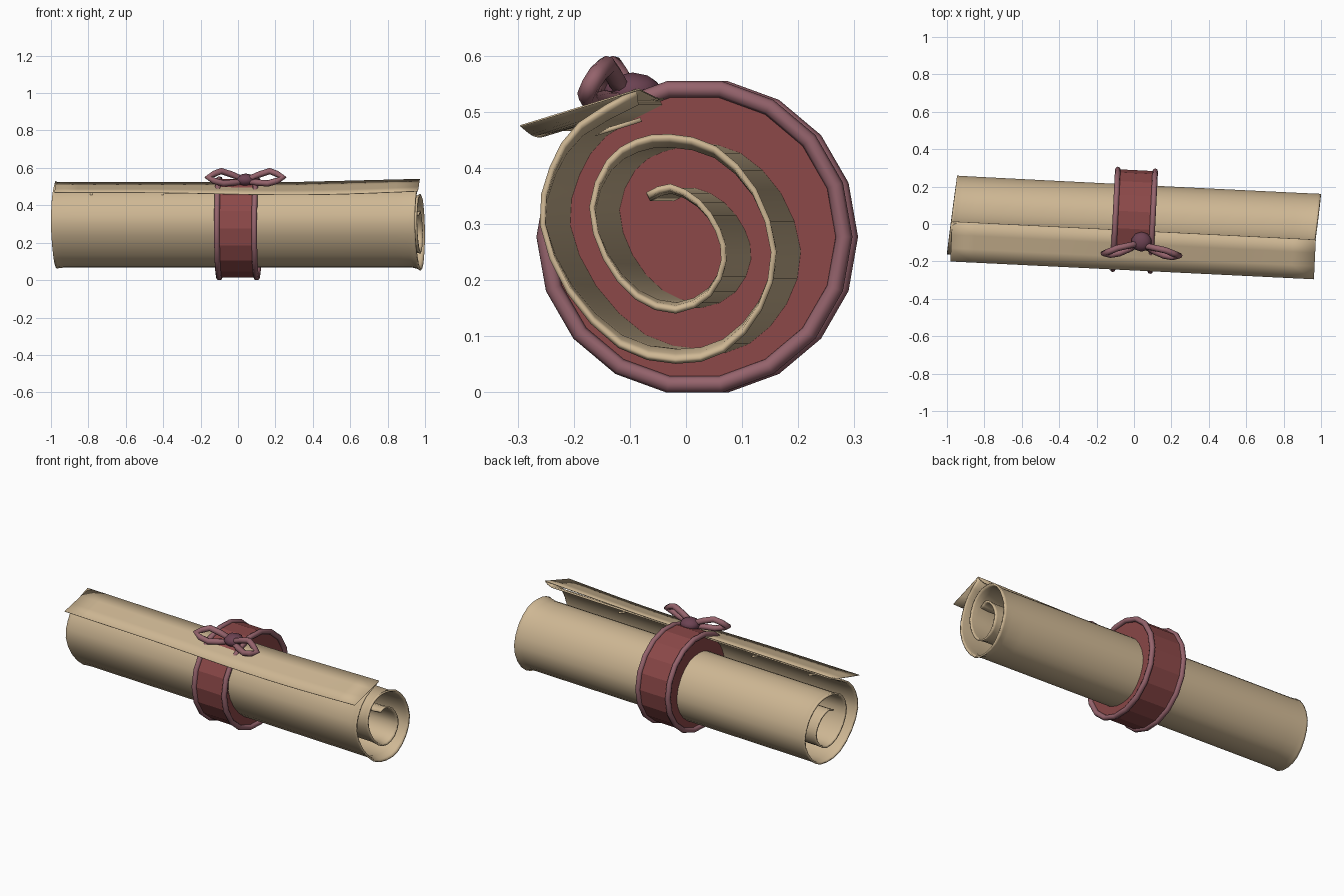
import bpy, bmesh, math
from mathutils import Vector, Matrix

cube = bpy.data.objects.get("Cube")
if cube:
    bpy.data.objects.remove(cube, do_unlink=True)


def material(name, rgb):
    m = bpy.data.materials.new(name)
    m.use_nodes = True
    m.diffuse_color = (*rgb, 1)
    bsdf = m.node_tree.nodes["Principled BSDF"]
    bsdf.inputs["Base Color"].default_value = (*rgb, 1)
    bsdf.inputs["Roughness"].default_value = 0.8
    return m


PAPER = material("parchment tan", (0.62, 0.475, 0.295))
RED = material("band red", (0.26, 0.065, 0.065))
MAUVE = material("cord mauve", (0.30, 0.125, 0.15))
PLUM = material("knot plum", (0.15, 0.055, 0.085))

YAW = -0.05            # slope of the roll's axis, y per x
RING_CENTRE = Vector((0, 0.02, 0.277))


def select_only(ob):
    bpy.context.collection.objects.link(ob)
    bpy.ops.object.select_all(action="DESELECT")
    ob.select_set(True)
    bpy.context.view_layer.objects.active = ob


def add_object(name, bm, mat, smooth=None):
    mesh = bpy.data.meshes.new(name)
    bm.to_mesh(mesh)
    bm.free()
    mesh.materials.append(mat)
    ob = bpy.data.objects.new(name, mesh)
    select_only(ob)
    if smooth:
        bpy.ops.object.shade_smooth_by_angle(angle=math.radians(smooth))
    return ob


def sheet(name, rows, thickness):
    """Skin rows of points into a thin sheet of paper."""
    bm = bmesh.new()
    grid = [[bm.verts.new(p) for p in row] for row in rows]
    for a, b in zip(grid, grid[1:]):
        for i in range(len(a) - 1):
            bm.faces.new((a[i], a[i + 1], b[i + 1], b[i]))
    mod = add_object(name, bm, PAPER, 40).modifiers.new("thickness", "SOLIDIFY")
    mod.thickness = thickness
    mod.offset = 0


def catmull(pts, steps):
    """Smooth a point list by Catmull-Rom interpolation."""
    p = [Vector(q) for q in pts]
    p = [p[0] * 2 - p[1]] + p + [p[-1] * 2 - p[-2]]
    out = []
    for a, b, c, d in zip(p, p[1:], p[2:], p[3:]):
        for k in range(steps):
            t = k / steps
            out.append(0.5 * (2 * b + (c - a) * t + (2 * a - 5 * b + 4 * c - d) * t * t
                              + (3 * b - a - 3 * c + d) * t ** 3))
    return out + [p[-2]]


# Rolled paper: spiral section swept along the slightly turned axis, flared ends
SPIRAL = [(-0.07, 0.352), (-0.03, 0.367), (0.02, 0.34), (0.055, 0.29), (0.066, 0.235),
          (0.04, 0.175), (-0.02, 0.145), (-0.09, 0.17), (-0.145, 0.24), (-0.169, 0.33),
          (-0.14, 0.41), (-0.09, 0.447), (-0.03, 0.456), (0.05, 0.435), (0.12, 0.36),
          (0.155, 0.25), (0.13, 0.15), (0.065, 0.075), (-0.02, 0.055), (-0.12, 0.083),
          (-0.21, 0.18), (-0.257, 0.3), (-0.24, 0.4), (-0.19, 0.478), (-0.09, 0.538)]
MID = Vector((-0.05, 0.27))
section = [p - MID for p in catmull(SPIRAL, 2)]


def roll_point(q, x):
    end = max(0, (abs(x) - 0.93) / 0.043)
    height = 0.92 + (0.08 if x > 0 else 0.03) * end ** 2
    skew = 0.13 * q.x * (abs(x) / 0.973) ** 8
    return Vector((x + skew, YAW * x + MID.x + q.x, MID.y + q.y * height)) - Vector((0, YAW, 0))


stations = [-0.973, -0.96, -0.93, -0.85, -0.45, 0, 0.45, 0.85, 0.93, 0.96, 0.973]
sheet("rolled_paper", [[roll_point(q, x) for q in section] for x in stations], 0.01)

# Loose flap folded back over the front, with a gently wavy lower edge
rows = []
for i in range(17):
    t = i / 16
    x = -0.972 + 1.944 * t
    back = Vector((x, YAW * x - 0.035, 0.523 + 0.017 * max(0, (x - 0.3) / 0.67)))
    front = Vector((x - 0.01, -0.2 - 0.095 * t,
                    0.459 + 0.013 * x ** 2 + 0.005 * math.sin(-4 * x)))
    rows.append([back.lerp(front, k / 3) for k in range(4)])
sheet("loose_flap", rows, 0.003)

# Small torn slivers beneath the flap
for x in (-0.79, -0.41, 0.48):
    shift = YAW * (x - 0.48)
    a, b = Vector((x, shift - 0.177, 0.456)), Vector((x, shift - 0.08, 0.486))
    step = Vector((0.012, 0, 0))
    sheet("paper_sliver", [[a, b], [a + step, b + step]], 0.008)

# Solid band around the middle
SIDES = 18
to_axis = (Matrix.Translation(RING_CENTRE) @ Matrix.Rotation(math.atan(YAW), 4, "Z")
           @ Matrix.Rotation(math.pi / 2, 4, "Y")
           @ Matrix.Rotation(math.pi / SIDES, 4, "Z"))


def ring(radius, height):
    return [to_axis @ Vector((radius * math.cos(math.tau * i / SIDES),
                              radius * math.sin(math.tau * i / SIDES), height))
            for i in range(SIDES)]


bm = bmesh.new()
ends = [[bm.verts.new(p) for p in ring(0.268, h)] for h in (-0.1, 0.1)]
bm.faces.new(ends[0][::-1])
bm.faces.new(ends[1])
for i in range(SIDES):
    j = (i + 1) % SIDES
    bm.faces.new((ends[0][i], ends[0][j], ends[1][j], ends[1][i]))
add_object("band", bm, RED)


def tube(name, points, radius):
    """Closed round cord through the points."""
    curve = bpy.data.curves.new(name, "CURVE")
    curve.dimensions = "3D"
    curve.bevel_depth = radius
    curve.bevel_resolution = 2
    spline = curve.splines.new("POLY")
    spline.points.add(len(points) - 1)
    for sp, p in zip(spline.points, points):
        sp.co = (*p, 1)
    spline.use_cyclic_u = True
    spline.use_smooth = True
    curve.materials.append(MAUVE)
    select_only(bpy.data.objects.new(name, curve))
    bpy.ops.object.convert(target="MESH")


# Cord rims on both edges of the band
for side, h in (("right", -0.1), ("left", 0.1)):
    tube(side + "_rim", ring(0.267, h), 0.015)

# Bow: two pinched loops and a central knot
KNOT = Vector((0.04, -0.095, 0.535))
LOOP = [(0.02, -0.022, 0.008), (0.075, -0.034, 0.03), (0.13, -0.046, 0.048),
        (0.168, -0.062, 0.033), (0.202, -0.074, 0.014), (0.168, -0.082, -0.004),
        (0.12, -0.074, -0.018), (0.065, -0.05, -0.014), (0.02, -0.022, -0.01)]
for side, s in (("right", -1), ("left", 1)):
    tube(side + "_bow_loop",
         [KNOT + Vector((s * x, y + (0.012 if s < 0 else 0), z)) for x, y, z in LOOP], 0.017)

bm = bmesh.new()
bmesh.ops.create_icosphere(bm, subdivisions=2, radius=1,
                           matrix=Matrix.Translation(KNOT) @ Matrix.Diagonal((0.055, 0.053, 0.035, 1)))
add_object("bow_knot", bm, PLUM, 40)
